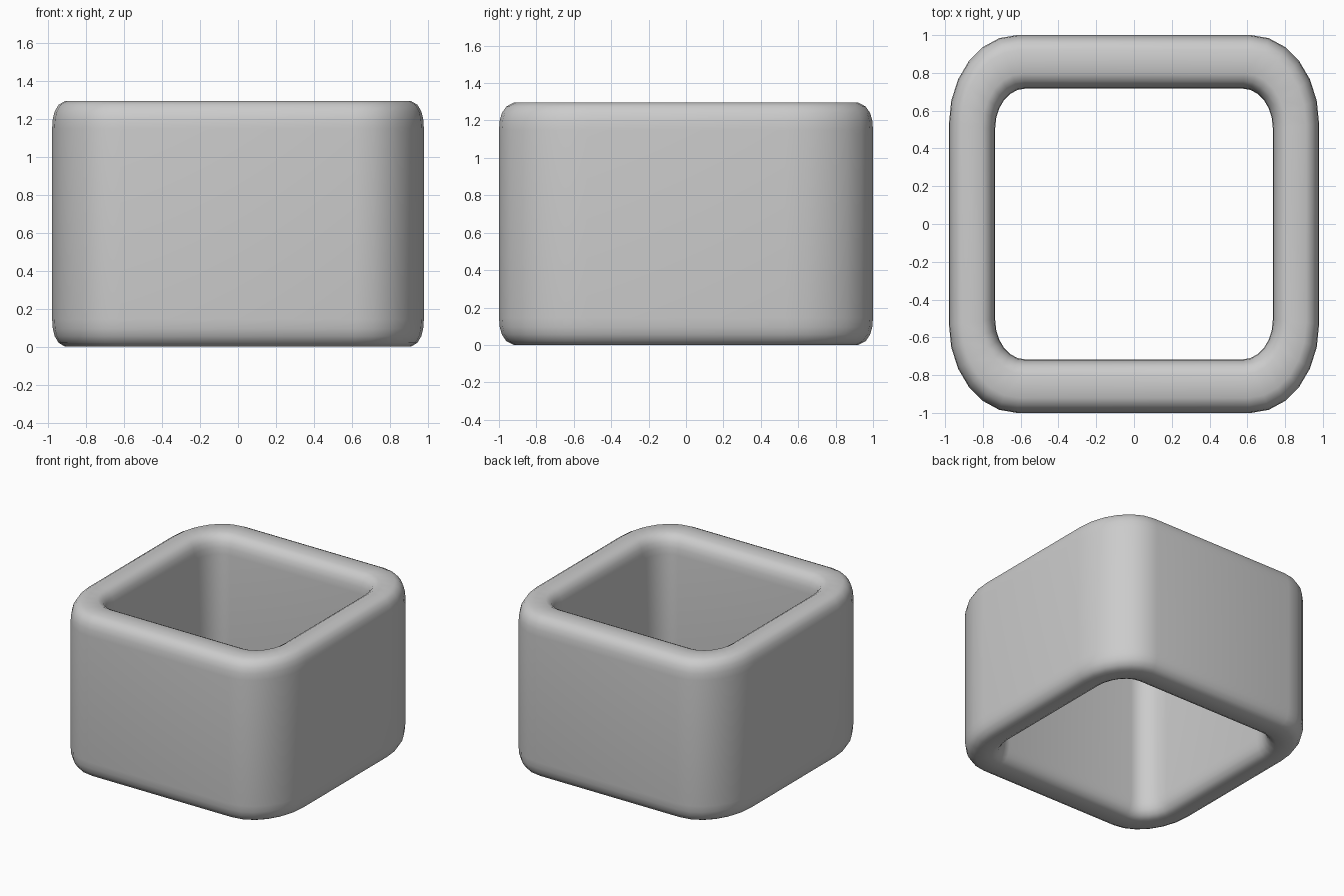
import bpy, bmesh, math

if "Cube" in bpy.data.objects:
    bpy.data.objects.remove(bpy.data.objects["Cube"])

SEG = 6          # segments per vertical corner
H = 1.295        # height
OUTER = (0.98, 1.0, 0.36, 0.47)    # half x, half y, corner radius x, corner radius y
INNER = (0.735, 0.717, 0.16, 0.21)


def ring(bm, t, z):
    """Rounded rectangle between the inner (t=0) and outer (t=1) outline."""
    hx, hy, rx, ry = (a + (b - a) * t for a, b in zip(INNER, OUTER))
    verts = []
    for q, (sx, sy) in enumerate(((1, 1), (-1, 1), (-1, -1), (1, -1))):
        for i in range(SEG + 1):
            a = math.pi / 2 * (q + i / SEG)
            verts.append(bm.verts.new((sx * (hx - rx) + rx * math.cos(a),
                                       sy * (hy - ry) + ry * math.sin(a), z)))
    return verts


# Wall cross-section: straight sides with softly rounded rims
rim = [(1.0, 0.15), (0.985, 0.20), (0.945, 0.24), (0.86, 0.275), (0.72, 0.295)]
rim = [(t, H - 0.295 + d) for t, d in rim]
top = rim + [(1 - t, z) for t, z in reversed(rim)]
profile = top + [(t, H - z) for t, z in [(1 - t, z) for t, z in top][::-1]][::1]
profile = top + [(1 - t, H - z) for t, z in top]

# Square tube: loft the closed profile around the rounded rectangle
bm = bmesh.new()
rings = [ring(bm, t, z) for t, z in profile]
n = len(rings[0])
for k, a in enumerate(rings):
    b = rings[(k + 1) % len(rings)]
    for i in range(n):
        j = (i + 1) % n
        bm.faces.new((a[i], a[j], b[j], b[i]))
bmesh.ops.recalc_face_normals(bm, faces=bm.faces)
for f in bm.faces:
    f.smooth = True

mesh = bpy.data.meshes.new("rounded_square_tube")
bm.to_mesh(mesh)
bm.free()
obj = bpy.data.objects.new("rounded_square_tube", mesh)
bpy.context.collection.objects.link(obj)
